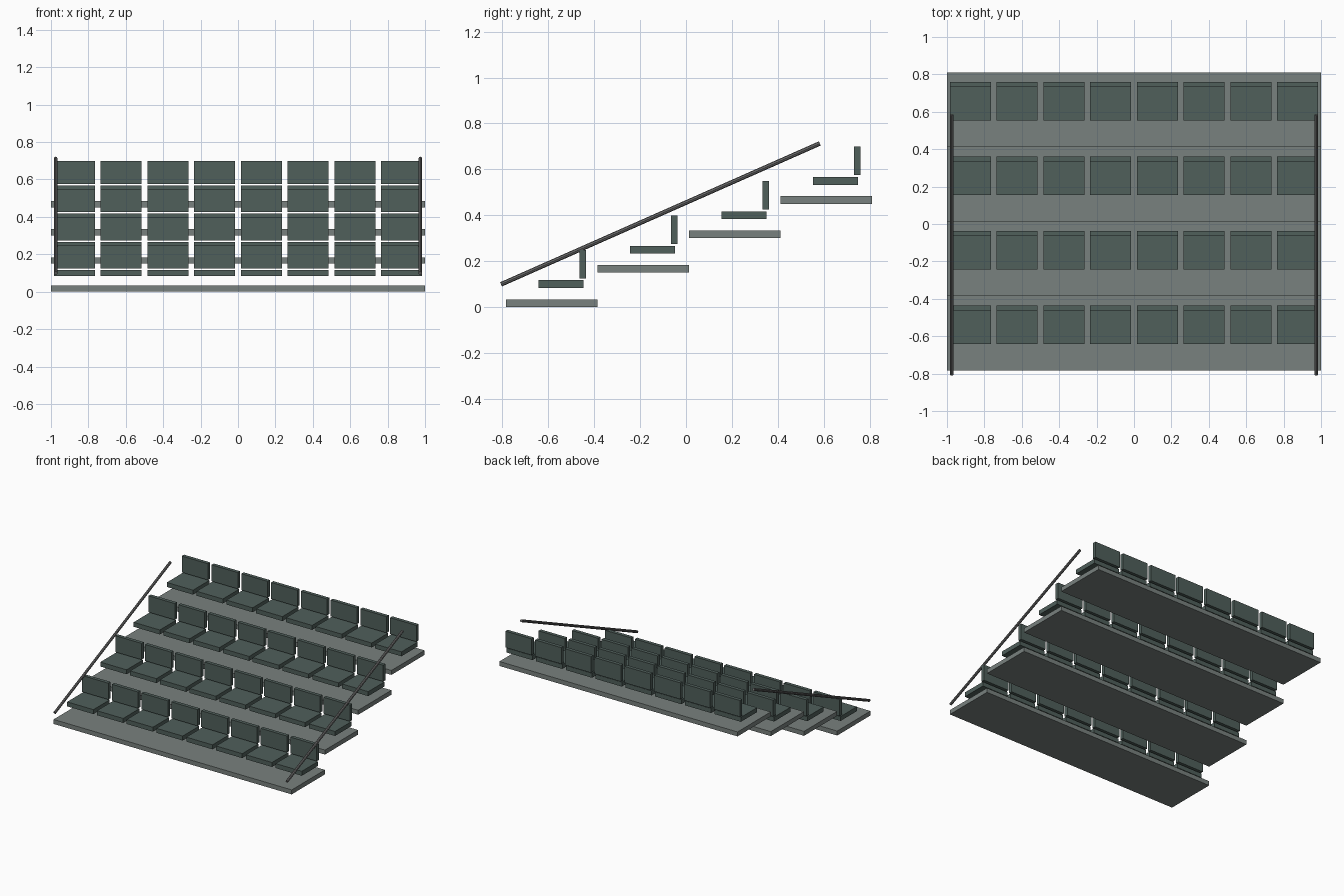
import bpy, math
from mathutils import Vector

if "Cube" in bpy.data.objects:
    bpy.data.objects.remove(bpy.data.objects["Cube"])


def material(name, rgb):
    m = bpy.data.materials.new(name)
    m.diffuse_color = (*rgb, 1)
    m.use_nodes = True
    m.node_tree.nodes["Principled BSDF"].inputs["Base Color"].default_value = m.diffuse_color
    return m


concrete = material("grey concrete", (0.19, 0.22, 0.21))
plastic = material("dark green plastic", (0.08, 0.115, 0.105))
metal = material("rail metal", (0.15, 0.15, 0.15))


def box(name, x, y, z, mat):
    """Box from (min, max) ranges."""
    bpy.ops.mesh.primitive_cube_add(size=1, location=[sum(r) / 2 for r in (x, y, z)])
    o = bpy.context.object
    o.name = name
    o.scale = [r[1] - r[0] for r in (x, y, z)]
    bpy.ops.object.transform_apply(location=False, rotation=False, scale=True)
    o.data.materials.append(mat)


def bar(name, a, b, radius, sides, mat):
    a, b = Vector(a), Vector(b)
    d = b - a
    bpy.ops.mesh.primitive_cylinder_add(vertices=sides, radius=radius, depth=d.length,
                                        location=(a + b) / 2,
                                        rotation=d.to_track_quat('Z', 'Y').to_euler())
    o = bpy.context.object
    o.name = name
    o.data.materials.append(mat)


RISE, RUN, START = 0.15, 0.3985, -0.784
for row in range(4):
    y, z = START + row * RUN, row * RISE
    # stepped platform
    box(f"platform_{row + 1}", (-1, 1), (y, y + RUN), (z, z + 0.034), concrete)
    # eight seats with backrests
    for i in range(8):
        cx = -0.875 + 0.25 * i
        x = (cx - 0.11, cx + 0.11)
        box(f"seat_{row + 1}_{i + 1}", x, (y + 0.142, y + 0.337), (z + 0.083, z + 0.117), plastic)
        box(f"backrest_{row + 1}_{i + 1}", x, (y + 0.321, y + 0.348), (z + 0.125, z + 0.249), plastic)

# sloping handrails on both sides
for side, sx in (("left", -1), ("right", 1)):
    bar(f"handrail_{side}", (sx * 0.975, -0.806, 0.099), (sx * 0.975, 0.583, 0.713), 0.01, 8, metal)
